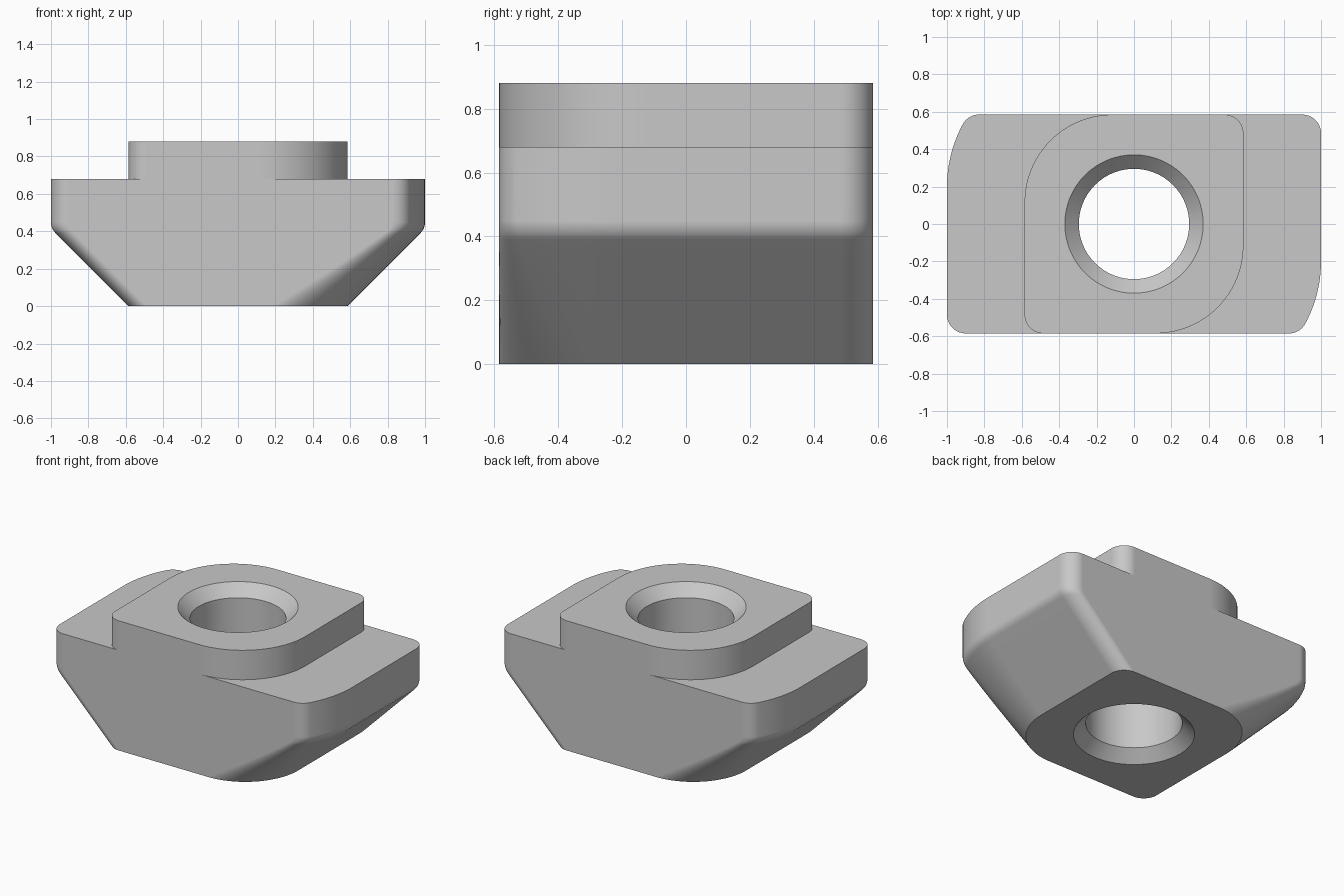
import bpy, bmesh
from math import sin, cos, pi, asin, radians

if "Cube" in bpy.data.objects:
    bpy.data.objects.remove(bpy.data.objects["Cube"], do_unlink=True)

HALF = 0.585                      # half depth, also half width of foot and boss
STEP, TOP = 0.68, 0.88            # flange top and boss top
BREAK, BLEND = 0.415, 0.08        # where the slope meets the wall, and its rounding
SMALL, SWEEP, START = 0.1, 0.7, 0.385   # corner radii and start of the swept side

turn = asin((START - SMALL) / (SWEEP - SMALL))
ANGLES = [turn * i / 10 for i in range(10)] + \
         [turn + (pi / 2 - turn) * i / 14 for i in range(15)]


def round_corner(r):
    return [(r * (1 - cos(a)), r * (1 - sin(a))) for a in ANGLES]


def swept_corner():
    inset = SWEEP - (SWEEP - SMALL) * cos(turn)
    return [(SWEEP * (1 - cos(a)), START - SWEEP * sin(a)) if a < turn
            else (inset - SMALL * cos(a), SMALL * (1 - sin(a))) for a in ANGLES]


def outline(half_x, big):
    """Rectangle with two small and two big corners, alike after a half turn."""
    half = [(half_x - dx, HALF - dy) for dx, dy in round_corner(SMALL)]
    half += [(dx - half_x, HALF - dy) for dx, dy in reversed(big)]
    return half + [(-x, -y) for x, y in half]


def circle(r, n=96):
    return [(r * cos(2 * pi * i / n), r * sin(2 * pi * i / n)) for i in range(n)]


def loft(name, sections):
    """Closed solid through (z, outline) sections."""
    bm = bmesh.new()
    rings = [[bm.verts.new((x, y, z)) for x, y in pts] for z, pts in sections]
    n = len(rings[0])
    for low, high in zip(rings, rings[1:]):
        for i in range(n):
            j = (i + 1) % n
            bm.faces.new((low[i], low[j], high[j], high[i]))
    bm.faces.new(rings[0][::-1])
    bm.faces.new(rings[-1])
    mesh = bpy.data.meshes.new(name)
    bm.to_mesh(mesh)
    bm.free()
    obj = bpy.data.objects.new(name, mesh)
    bpy.context.collection.objects.link(obj)
    return obj


def combine(target, tool, operation):
    mod = target.modifiers.new(operation.title(), 'BOOLEAN')
    mod.operation, mod.solver, mod.object = operation, 'EXACT', tool
    bpy.context.view_layer.objects.active = target
    bpy.ops.object.modifier_apply(modifier=mod.name)
    bpy.data.objects.remove(tool, do_unlink=True)


# Side profile: 45 degree slope, rounded break, upright wall
run = BLEND * (2 ** 0.5 - 1)
low, high = BREAK - run * cos(pi / 4), BREAK + run
profile = [(low * i / 8, HALF + low * i / 8) for i in range(8)]
for i in range(7):
    a = pi / 4 * (1 - i / 6)
    profile.append((high - BLEND * sin(a), 1 - BLEND * (1 - cos(a))))
profile.append((STEP, 1))

# Flanged body: the big corners go from plain round at the foot to swept
foot, swept = round_corner(0.4), swept_corner()
sections = []
for z, half_x in profile:
    t = 1 - (1 - min(z / high, 1)) ** 1.3
    big = [(p[0] + (q[0] - p[0]) * t, p[1] + (q[1] - p[1]) * t)
           for p, q in zip(foot, swept)]
    sections.append((z, outline(half_x, big)))
body = loft("slot_nut_body", sections)

# Raised boss on top
boss_shape = outline(HALF, round_corner(0.47))
boss = loft("boss", [(STEP, boss_shape), (TOP, boss_shape)])
combine(body, boss, 'UNION')

# Through hole, countersunk at both ends
bore, sink, extra = 0.295, 0.075, 0.05
hole = loft("hole_cutter", [
    (-extra, circle(bore + sink + extra)), (sink, circle(bore)),
    (TOP - sink, circle(bore)), (TOP + extra, circle(bore + sink + extra))])
hole.hide_render = True
combine(body, hole, 'DIFFERENCE')

# Plain grey metal
grey = bpy.data.materials.new("grey_metal")
grey.use_nodes = True
colour = (0.58, 0.58, 0.58, 1)
grey.diffuse_color = colour
grey.node_tree.nodes["Principled BSDF"].inputs["Base Color"].default_value = colour
body.data.materials.clear()
body.data.materials.append(grey)

# Smooth rounds, crisp edges, flat faces kept flat
bpy.ops.object.select_all(action='DESELECT')
body.select_set(True)
bpy.context.view_layer.objects.active = body
bpy.ops.object.shade_smooth_by_angle(angle=radians(30))
weighted = body.modifiers.new("Weighted Normal", 'WEIGHTED_NORMAL')
weighted.keep_sharp = True
